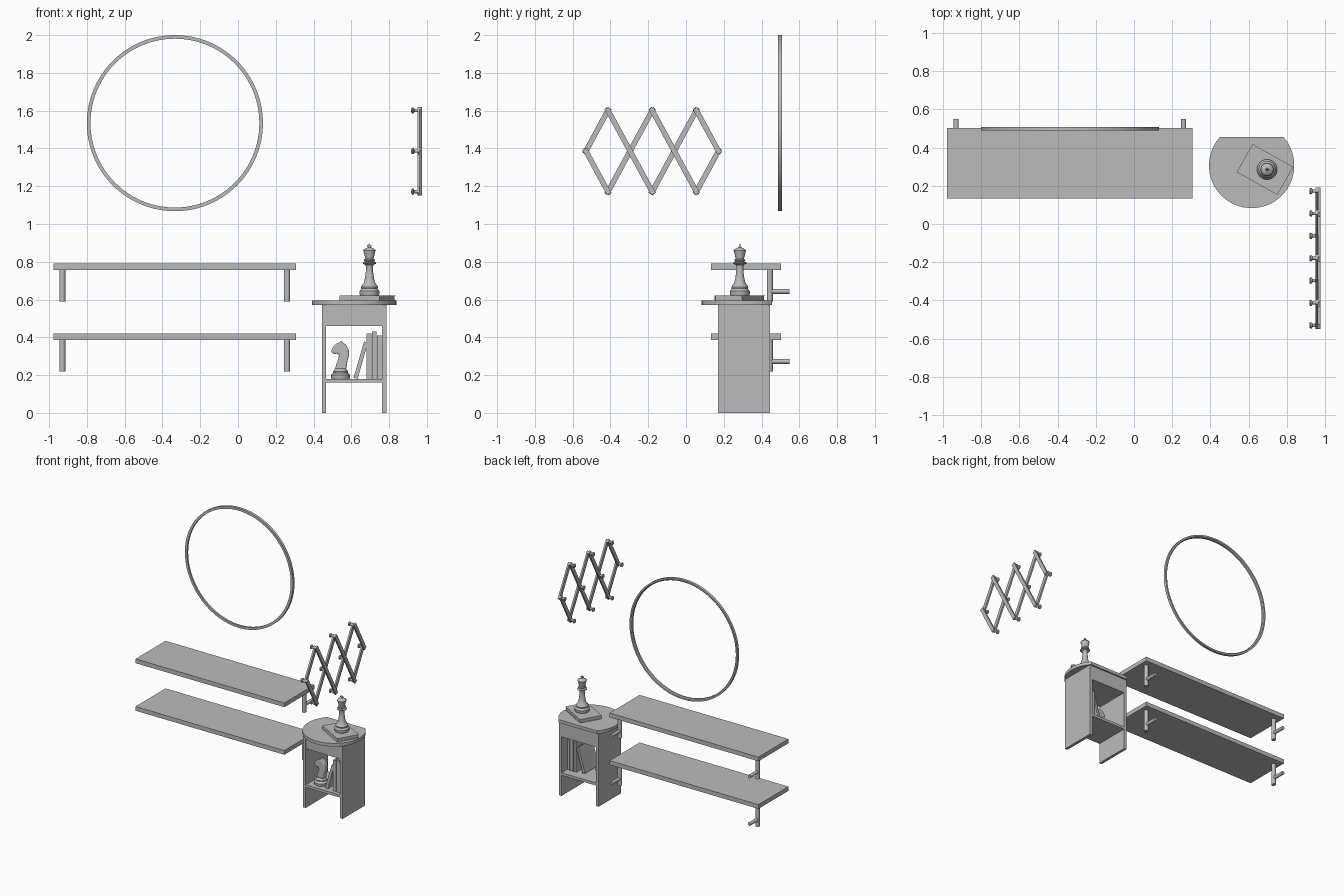
import bpy, bmesh, math
from mathutils import Matrix, Vector

cube = bpy.data.objects.get("Cube")
if cube:
    bpy.data.objects.remove(cube, do_unlink=True)

grey = bpy.data.materials.new("plain grey")
grey.use_nodes = True
grey.diffuse_color = (0.5, 0.5, 0.5, 1)
grey.node_tree.nodes["Principled BSDF"].inputs["Base Color"].default_value = (0.5, 0.5, 0.5, 1)


def finish(name, bm, matrix=Matrix(), smooth=False):
    bmesh.ops.recalc_face_normals(bm, faces=bm.faces)
    mesh = bpy.data.meshes.new(name)
    bm.to_mesh(mesh)
    bm.free()
    mesh.materials.append(grey)
    if smooth:
        mesh.shade_smooth()
        mesh.set_sharp_from_angle(angle=math.radians(35))
    obj = bpy.data.objects.new(name, mesh)
    bpy.context.collection.objects.link(obj)
    obj.matrix_world = matrix
    return obj


def add_box(bm, lo, hi):
    lo, hi = Vector(lo), Vector(hi)
    m = Matrix.Translation((lo + hi) / 2) @ Matrix.Diagonal((*(hi - lo), 1))
    bmesh.ops.create_cube(bm, size=1, matrix=m)


def box(name, lo, hi, matrix=Matrix()):
    bm = bmesh.new()
    add_box(bm, lo, hi)
    return finish(name, bm, matrix)


def lathe(name, profile, matrix, closed=False, segments=32):
    """Turn (radius, height) points around z; open profiles get capped."""
    bm = bmesh.new()
    rings = []
    for r, z in profile:
        rings.append([bm.verts.new((r * math.cos(a), r * math.sin(a), z))
                      for a in (math.tau * i / segments for i in range(segments))])
    pairs = list(zip(rings, rings[1:]))
    if closed:
        pairs.append((rings[-1], rings[0]))
    else:
        bm.faces.new(rings[0])
        bm.faces.new(rings[-1])
    for a, b in pairs:
        for i in range(segments):
            j = (i + 1) % segments
            bm.faces.new((a[i], a[j], b[j], b[i]))
    return finish(name, bm, matrix, True)


def cylinder(name, start, end, radius):
    start, end = Vector(start), Vector(end)
    d = end - start
    m = Matrix.Translation(start) @ d.to_track_quat('Z', 'Y').to_matrix().to_4x4()
    return lathe(name, [(radius, 0), (radius, d.length)], m, segments=24)


def extrude(name, points, depth, matrix, smooth=False):
    bm = bmesh.new()
    face = bm.faces.new([bm.verts.new((x, y, 0)) for x, y in points])
    ext = bmesh.ops.extrude_face_region(bm, geom=[face])
    bmesh.ops.translate(bm, vec=(0, 0, depth),
                        verts=[v for v in ext["geom"] if isinstance(v, bmesh.types.BMVert)])
    return finish(name, bm, matrix, smooth)


def book(name, thick, depth, height, matrix):
    """Book standing on z = 0 with spine at y = 0, covers facing x."""
    c = 0.003
    bm = bmesh.new()
    add_box(bm, (0, 0, 0), (c, depth, height))
    add_box(bm, (thick - c, 0, 0), (thick, depth, height))
    add_box(bm, (c, 0, 0), (thick - c, c, height))
    add_box(bm, (c, c, c), (thick - c, depth - c, height - c))
    return finish(name, bm, matrix)


# Round wall frame
lathe("round_mirror_frame",
      [(0.466, -0.010), (0.466, 0.010), (0.447, 0.010), (0.447, -0.004), (0.454, -0.010)],
      Matrix.Translation((-0.334, 0.498, 1.534)) @ Matrix.Rotation(math.pi / 2, 4, 'X'),
      closed=True, segments=96)

# Two wall shelves with post and peg brackets
for level, z in (("upper", 0.757), ("lower", 0.386)):
    box(level + "_shelf", (-0.977, 0.133, z), (0.307, 0.502, z + 0.033))
    for side, x in (("right", -0.93), ("left", 0.259)):
        cylinder(f"{level}_{side}_bracket_post", (x, 0.444, z - 0.168), (x, 0.444, z), 0.016)
        cylinder(f"{level}_{side}_bracket_peg", (x, 0.444, z - 0.114), (x, 0.549, z - 0.114), 0.013)

# Side table
cx, cy, radius, back = 0.615, 0.306, 0.223, 0.456
half = math.asin((back - cy) / radius)
sweep = math.pi + 2 * half
outline = [(radius * math.cos(a), radius * math.sin(a))
           for a in (math.pi - half + sweep * i / 48 for i in range(49))]
extrude("table_top", outline, 0.024, Matrix.Translation((cx, cy, 0.571)), True)
box("table_right_panel", (0.444, 0.169, 0), (0.465, 0.444, 0.571))
box("table_left_panel", (0.762, 0.169, 0), (0.785, 0.444, 0.571))
box("table_drawer", (0.465, 0.172, 0.46), (0.762, 0.444, 0.571))
box("table_shelf", (0.465, 0.169, 0.16), (0.762, 0.444, 0.18))

# Books on the table shelf
for i, (x, h) in enumerate(((0.681, 0.24), (0.709, 0.25), (0.737, 0.23))):
    book(f"upright_book_{i + 1}", 0.025, 0.18, h, Matrix.Translation((x, 0.2, 0.18)))
book("leaning_book", 0.022, 0.17, 0.2,
     Matrix.Translation((0.612, 0.2, 0.186)) @ Matrix.Rotation(math.radians(16), 4, 'Y'))

# Book lying on the table top
book("flat_book", 0.027, 0.168, 0.244,
     Matrix.Translation((0.685, 0.285, 0.595)) @ Matrix.Rotation(math.radians(-29.4), 4, 'Z')
     @ Matrix.Translation((-0.122, -0.084, 0.027)) @ Matrix.Rotation(math.pi / 2, 4, 'Y'))

# Chess king standing on the flat book
king = Matrix.Translation((0.696, 0.285, 0.622))
lathe("king_body",
      [(0.050, 0), (0.053, 0.008), (0.053, 0.022), (0.047, 0.030), (0.043, 0.036),
       (0.045, 0.044), (0.040, 0.054), (0.030, 0.066), (0.024, 0.090), (0.020, 0.120),
       (0.018, 0.150), (0.022, 0.162), (0.035, 0.168), (0.035, 0.174), (0.024, 0.179),
       (0.029, 0.185), (0.028, 0.190), (0.022, 0.194), (0.026, 0.212), (0.033, 0.238),
       (0.030, 0.243), (0.018, 0.250), (0.008, 0.254), (0.006, 0.258)], king)
box("king_cross_upright", (-0.004, -0.003, 0.254), (0.004, 0.003, 0.272), king)
box("king_cross_bar", (-0.012, -0.003, 0.259), (0.012, 0.003, 0.266), king)

# Chess knight on the table shelf
knight = Matrix.Translation((0.543, 0.25, 0.18))
lathe("knight_base",
      [(0.048, 0), (0.051, 0.008), (0.051, 0.020), (0.044, 0.028), (0.038, 0.032),
       (0.040, 0.040), (0.034, 0.048), (0.028, 0.054)], knight)
head = [(-0.028, 0.05), (-0.024, 0.075), (-0.012, 0.105), (-0.008, 0.128), (-0.020, 0.134),
        (-0.036, 0.132), (-0.048, 0.142), (-0.047, 0.156), (-0.036, 0.174), (-0.020, 0.188),
        (-0.003, 0.194), (0.004, 0.205), (0.010, 0.194), (0.030, 0.180), (0.043, 0.155),
        (0.045, 0.125), (0.036, 0.092), (0.030, 0.05)]
horse = extrude("knight_head", head, 0.044,
                knight @ Matrix.Translation((0, 0.022, 0)) @ Matrix.Rotation(math.pi / 2, 4, 'X'), True)
bevel = horse.modifiers.new("rounded edges", 'BEVEL')
bevel.width, bevel.segments = 0.010, 3
bevel.limit_method, bevel.angle_limit = 'ANGLE', math.radians(60)

# Folding lattice peg rack
step, y0, mid, rise = 0.117, -0.53, 1.386, 0.215
lean = math.atan2(rise, step)
reach = math.hypot(step, rise)


def slat(name, i, j, slope, layer):
    """Strip from column i to j, rising or falling across the middle line."""
    if j - i == 2:
        yc, zc = y0 + step * (i + 1), mid
    else:
        first = i == 0
        yc, zc = y0 + step * (i + 0.5), mid + slope * rise * (0.5 if first else -0.5)
    length = reach * (j - i) / 2 + 0.014
    m = Matrix.Translation((layer, yc, zc)) @ Matrix.Rotation(slope * lean, 4, 'X')
    box(name, (-0.0065, -length, -0.014), (0.0065, length, 0.014), m)


for label, slope, layer in (("rising", 1, 0.9555), ("falling", -1, 0.9685)):
    for n, (i, j) in enumerate(((0, 1), (1, 3), (3, 5), (5, 6))):
        slat(f"rack_{label}_slat_{n + 1}", i, j, slope, layer)

knob = [(0.009, 0), (0.008, 0.020), (0.015, 0.024), (0.017, 0.030), (0.014, 0.035), (0.006, 0.037)]
for i in range(7):
    for dz in ((0,) if i % 2 == 0 else (-rise, rise)):
        lathe("rack_peg", knob, Matrix.Translation((0.954, y0 + step * i, mid + dz))
              @ Matrix.Rotation(-math.pi / 2, 4, 'Y'), segments=20)
